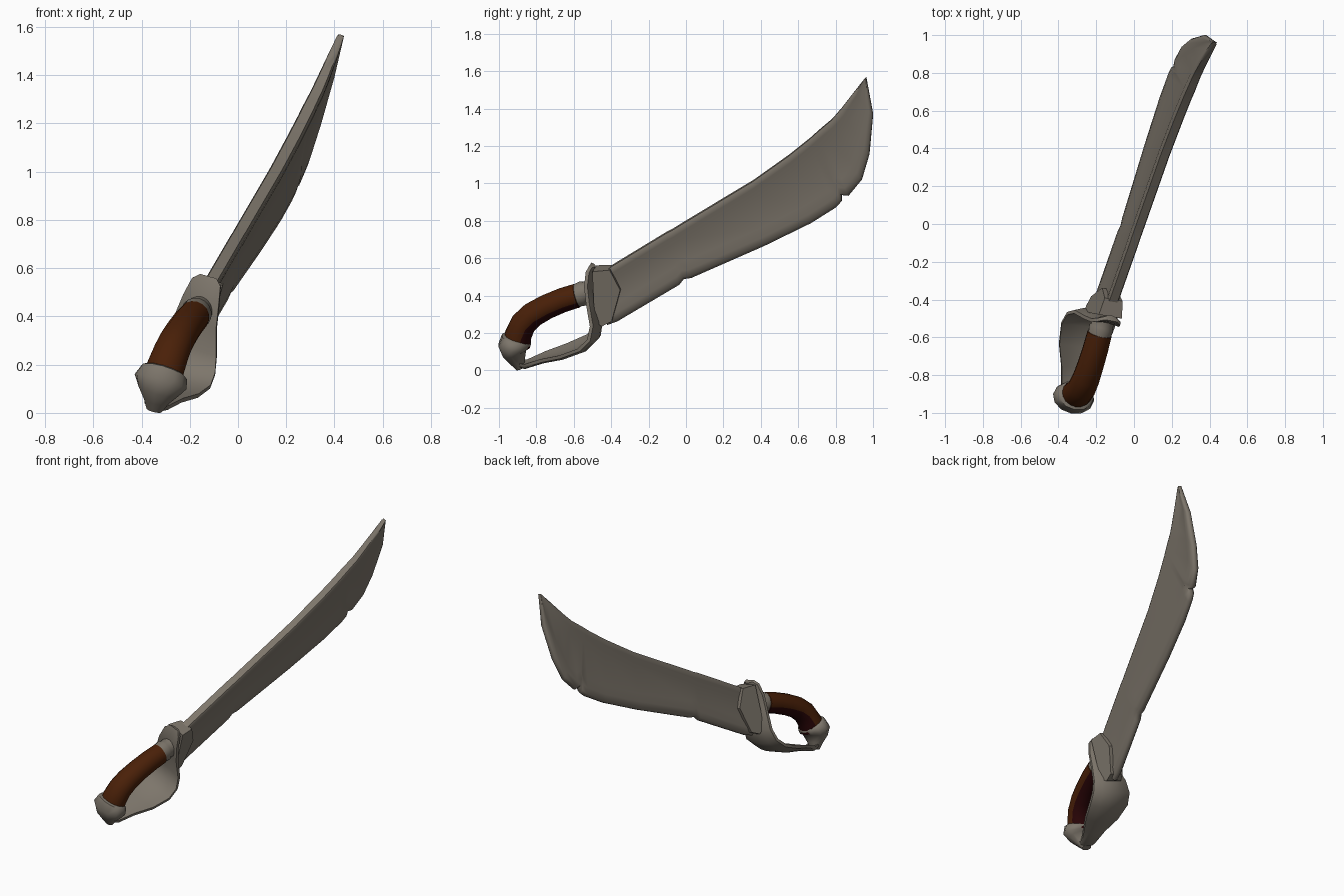
import bpy, bmesh, math

if "Cube" in bpy.data.objects:
    bpy.data.objects.remove(bpy.data.objects["Cube"])


def material(name, col):
    m = bpy.data.materials.new(name)
    m.diffuse_color = (*col, 1)
    m.use_nodes = True
    m.node_tree.nodes["Principled BSDF"].inputs["Base Color"].default_value = m.diffuse_color
    return m


STEEL = material("worn steel", (0.205, 0.180, 0.147))
WOOD = material("brown grip", (0.068, 0.0145, 0.0025))
DARK = material("dark maroon grip inside", (0.022, 0.0015, 0.002))


def place(y, z, d):
    """Point of the tilted sword plane seen from the side, pushed d along its normal."""
    return (-0.192 + 0.18 * y + 0.285 * z + 0.948 * d, y - 0.171 * d, z - 0.27 * d)


def skin(name, loops, mat, angle=40, inner=None):
    """Join equal-length loops of (y, z, d) points into a closed solid.
    inner: optional (material, rule on side index)."""
    bm = bmesh.new()
    rings = [[bm.verts.new(place(*p)) for p in lp] for lp in loops]
    n = len(rings[0])
    for a, b in zip(rings, rings[1:]):
        for i in range(n):
            j = (i + 1) % n
            f = bm.faces.new((a[i], a[j], b[j], b[i]))
            if inner and inner[1](i):
                f.material_index = 1
    for r in (rings[0], rings[-1]):
        f = bm.faces.new(r)
        f.material_index = 1 if inner else 0
    bmesh.ops.recalc_face_normals(bm, faces=bm.faces)
    me = bpy.data.meshes.new(name)
    bm.to_mesh(me)
    bm.free()
    me.materials.append(mat)
    if inner:
        me.materials.append(inner[0])
    ob = bpy.data.objects.new(name, me)
    bpy.context.collection.objects.link(ob)
    bpy.ops.object.select_all(action='DESELECT')
    ob.select_set(True)
    bpy.context.view_layer.objects.active = ob
    bpy.ops.object.shade_smooth_by_angle(angle=math.radians(angle))
    return ob


def frames(path):
    """Yield each path row with its in-plane perpendicular."""
    for i, row in enumerate(path):
        a, b = path[max(i - 1, 0)], path[min(i + 1, len(path) - 1)]
        ty, tz = b[0] - a[0], b[1] - a[1]
        l = math.hypot(ty, tz)
        yield row, -tz / l, ty / l


def tube(name, path, mat, sides=16, inner=None):
    """Sweep an ellipse; path rows are (y, z, in-plane radius, sideways radius)."""
    loops = []
    for (y, z, h, w), py, pz in frames(path):
        loops.append([(y + py * h * math.cos(t), z + pz * h * math.cos(t), w * math.sin(t))
                      for t in (2 * math.pi * k / sides for k in range(sides))])
    return skin(name, loops, mat, 50, inner)


# Blade: spine point, edge point, half thickness; includes the two nicks
stations = [
    (-.45, .525, -.42, .245, .030), (-.38, .57, -.365, .265, .030),
    (-.10, .74, -.035, .46, .030), (-.07, .755, -.01, .491, .030),
    (-.03, .78, .03, .497, .030), (.36, 1.015, .42, .668, .030),
    (.55, 1.15, .67, .79, .030), (.66, 1.238, .80, .872, .029),
    (.69, 1.265, .832, .905, .029), (.70, 1.274, .832, .940, .029),
    (.73, 1.30, .87, .936, .028), (.78, 1.342, .94, 1.02, .027),
    (.83, 1.40, .98, 1.155, .025), (.90, 1.49, 1.0, 1.37, .020),
    (.955, 1.56, .963, 1.567, .014)]
loops = []
for sy, sz, ey, ez, th in stations:
    length = math.hypot(ey - sy, ez - sz)
    k = min(1, length / .25)
    rim = [(0, .75), (.014 * k, 1), (.035 * k, .95), (.075 * k, .65), (length - .1 * k, .65),
           (length - .05 * k, .92), (length - .014 * k, .75), (length, .3)]
    side = [(sy + (ey - sy) * s / length, sz + (ez - sz) * s / length, th * f) for s, f in rim]
    loops.append(side + [(y, z, -d) for y, z, d in reversed(side)])
skin("blade", loops, STEEL, 50)

# Collar holding the blade root, thinner towards the blade
collar = [(-.49, .545, .064), (-.40, .55, .05), (-.345, .44, .042),
          (-.39, .275, .045), (-.44, .25, .055), (-.468, .27, .066), (-.482, .38, .068)]
skin("collar", [[(y, z, -d) for y, z, d in collar], collar], STEEL, 25)

# Guard: cupped sheet running from above the blade down and back to the pommel
guard = [(-.50, .562, .035), (-.508, .54, .062), (-.512, .47, .078), (-.497, .38, .092),
         (-.468, .27, .12), (-.480, .19, .137), (-.54, .13, .142), (-.65, .088, .122),
         (-.76, .062, .08), (-.86, .028, .05), (-.92, .045, .035)]
loops = []
steps = [-1, -.6, -.2, .2, .6, 1]
for (y, z, w), py, pz in frames(guard):
    ring = []
    for sgn, order in ((1, steps), (-1, steps[::-1])):
        for s in order:
            o = sgn * (.015 - .006 * s * s) - .028 * (s * s - .3) * min(1, w / .14)
            ring.append((y + py * o, z + pz * o, s * w))
    loops.append(ring)
skin("knuckle_guard", loops, STEEL, 60)

# Metal neck between guard and grip
tube("neck", [(-.50, .425, .06, .06), (-.54, .415, .06, .06),
              (-.55, .412, .066, .066), (-.62, .39, .056, .056)], STEEL)

# Curved grip, darker along the side facing the guard
tube("grip", [(-.575, .402, .052, .052), (-.582, .4, .064, .066), (-.66, .376, .065, .068),
              (-.745, .34, .066, .07), (-.82, .298, .068, .073), (-.87, .25, .07, .076),
              (-.897, .19, .072, .08), (-.905, .13, .072, .08)], WOOD,
     inner=(DARK, lambda i: math.cos(2 * math.pi * (i + .5) / 16) > .5))

# Pommel cap
tube("pommel", [(-.903, .178, .068, .082), (-.906, .168, .082, .1), (-.920, .130, .084, .114),
                (-.916, .095, .064, .09), (-.90, .052, .042, .055), (-.885, .012, .022, .034)],
     STEEL, 12)
